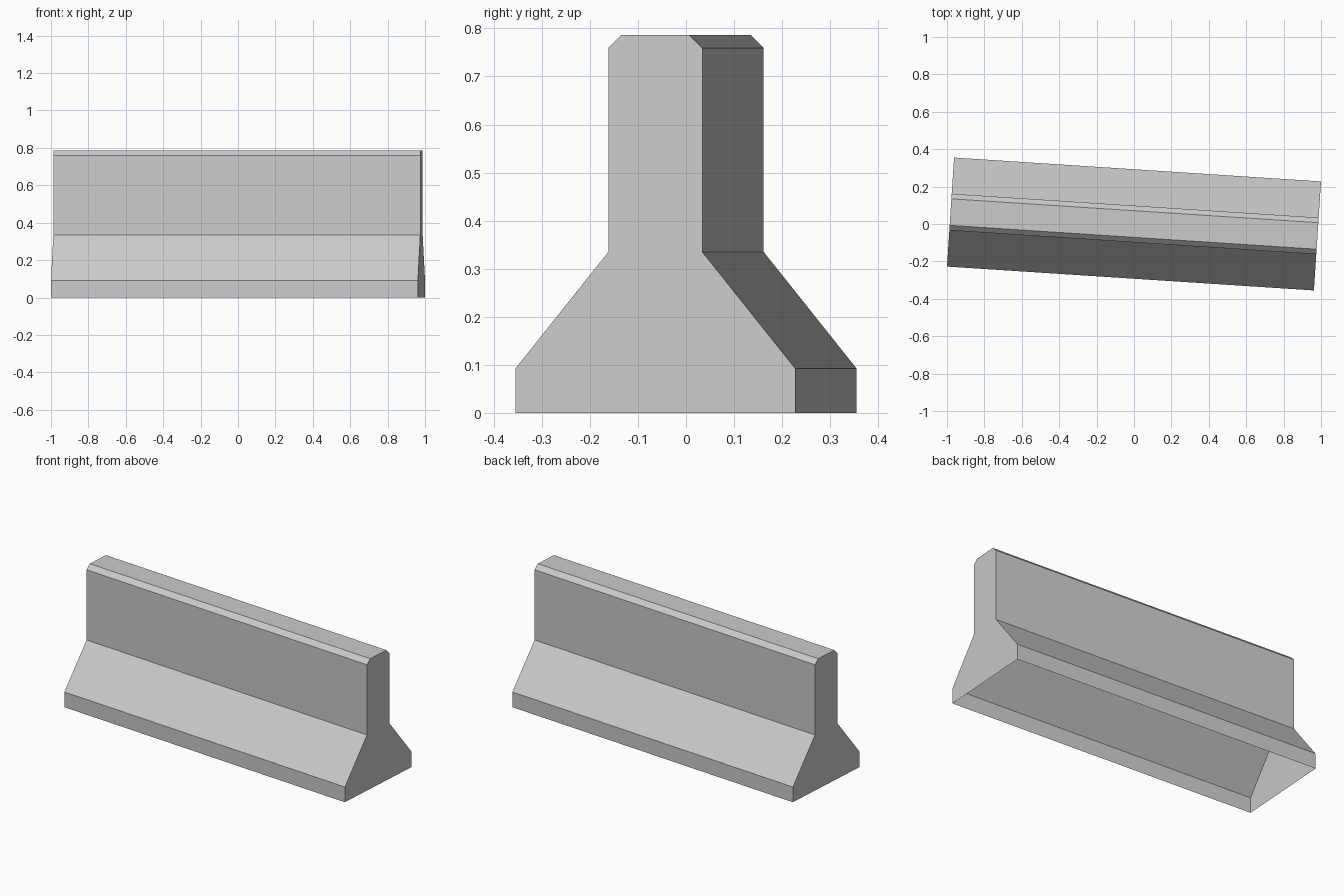
import bpy, bmesh, math

cube = bpy.data.objects.get("Cube")
if cube:
    bpy.data.objects.remove(cube, do_unlink=True)

# Concrete colour
concrete = bpy.data.materials.new("concrete grey")
concrete.use_nodes = True
colour = (0.6, 0.6, 0.6, 1)
concrete.diffuse_color = colour
concrete.node_tree.nodes["Principled BSDF"].inputs["Base Color"].default_value = colour

# Half cross-section from foot to chamfered top: (half width, height)
half = [(0.292, 0), (0.292, 0.092), (0.098, 0.335), (0.098, 0.759), (0.071, 0.786)]
profile = half + [(-y, z) for y, z in reversed(half)]
length = 1.966

# Extrude the section along the barrier's length
bm = bmesh.new()
end = bm.faces.new([bm.verts.new((-length / 2, y, z)) for y, z in profile])
extruded = bmesh.ops.extrude_face_region(bm, geom=[end], use_keep_orig=True)
moved = [v for v in extruded["geom"] if isinstance(v, bmesh.types.BMVert)]
bmesh.ops.translate(bm, verts=moved, vec=(length, 0, 0))
bmesh.ops.recalc_face_normals(bm, faces=bm.faces)

# Leave the hollow underside open
bottom = [f for f in bm.faces if all(v.co.z < 0.001 for v in f.verts)]
bmesh.ops.delete(bm, geom=bottom, context="FACES_ONLY")

mesh = bpy.data.meshes.new("road_barrier")
bm.to_mesh(mesh)
bm.free()
mesh.materials.append(concrete)
barrier = bpy.data.objects.new("road_barrier", mesh)
barrier.rotation_euler.z = math.radians(-3.72)
bpy.context.collection.objects.link(barrier)
